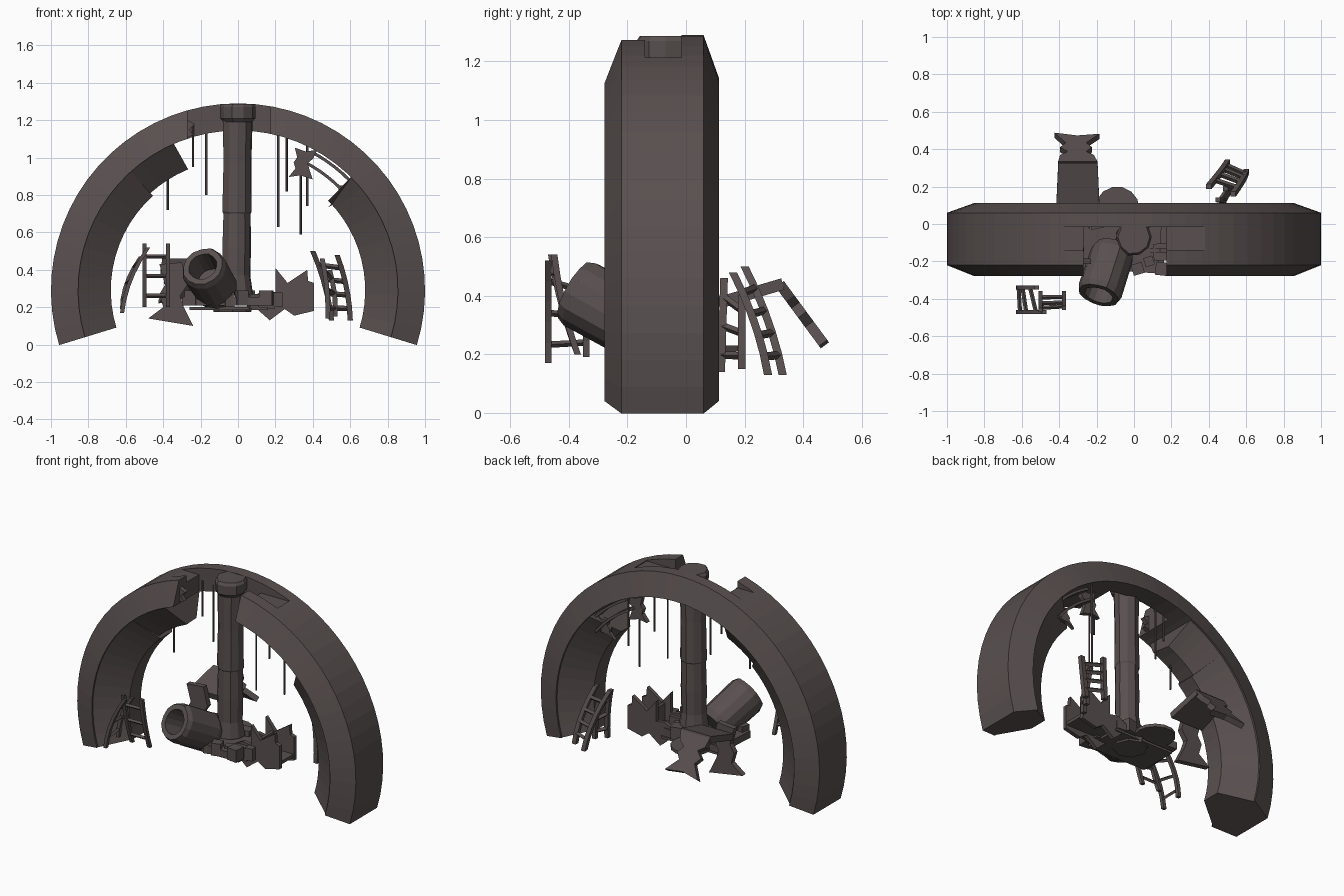
import bpy, bmesh, math, random
from mathutils import Vector, Matrix

if "Cube" in bpy.data.objects:
    bpy.data.objects.remove(bpy.data.objects["Cube"])
random.seed(4)

mat = bpy.data.materials.new("dark brown grey metal")
mat.diffuse_color = (0.100, 0.080, 0.079, 1)
mat.use_nodes = True
mat.node_tree.nodes["Principled BSDF"].inputs["Base Color"].default_value = mat.diffuse_color
CZ = 0.29  # height of ring centre


def finish(name, bm):
    bmesh.ops.recalc_face_normals(bm, faces=bm.faces)
    me = bpy.data.meshes.new(name)
    bm.to_mesh(me)
    bm.free()
    me.materials.append(mat)
    ob = bpy.data.objects.new(name, me)
    bpy.context.collection.objects.link(ob)
    return ob


def loft(name, rings):
    """Skin a list of closed point loops and cap both ends."""
    bm = bmesh.new()
    vs = [[bm.verts.new(p) for p in ring] for ring in rings]
    n = len(rings[0])
    for a, b in zip(vs, vs[1:]):
        for i in range(n):
            j = (i + 1) % n
            bm.faces.new((a[i], a[j], b[j], b[i]))
    bm.faces.new(vs[0])
    bm.faces.new(vs[-1])
    return finish(name, bm)


def sweep(name, profile, a0, a1, n, jag0=0, jag1=0):
    """Sweep an (r, y) profile round the ring centre; ends may be ragged."""
    j0 = [random.uniform(-jag0, jag0) for _ in profile]
    j1 = [random.uniform(-jag1, jag1) for _ in profile]
    rings = []
    for i in range(n + 1):
        ring = []
        for k, (r, y) in enumerate(profile):
            a = a0 + (a1 - a0) * i / n
            a += j0[k] if i == 0 else j1[k] if i == n else 0
            a = math.radians(a)
            ring.append((r * math.cos(a), y, CZ + r * math.sin(a)))
        rings.append(ring)
    return loft(name, rings)


def box(name, lo, hi, rot=0):
    lo, hi = Vector(lo), Vector(hi)
    bm = bmesh.new()
    bmesh.ops.create_cube(bm, size=1)
    m = (Matrix.Translation((lo + hi) / 2) @ Matrix.Rotation(math.radians(rot), 4, 'Z')
         @ Matrix.Diagonal((*(hi - lo), 1)))
    bm.transform(m)
    return finish(name, bm)


def plate(name, pts, origin, ex, ey, t):
    """Flat outline with thickness, placed by two axes."""
    o, ex, ey = Vector(origin), Vector(ex).normalized(), Vector(ey).normalized()
    nrm = ex.cross(ey) * t / 2
    mid = [o + ex * u + ey * v for u, v in pts]
    return loft(name, [[p - nrm for p in mid], [p + nrm for p in mid]])


def tube(name, stations, axis, sides, start, jitter=0.0):
    """Stations of (distance, radius) along an axis."""
    d = Vector(axis).normalized()
    q = d.to_track_quat('Z', 'Y')
    wob = [random.uniform(1 - jitter, 1 + jitter) for _ in range(sides)]
    rings = []
    for s, r in stations:
        rings.append([Vector(start) + d * s + q @ Vector((
            r * wob[k] * math.cos(k * math.tau / sides),
            r * wob[k] * math.sin(k * math.tau / sides), 0)) for k in range(sides)])
    return loft(name, rings)


def ladder(name, r1, r2, rungs, bow, w=0.016):
    """Two bowed square rails (top, bottom ends) joined by rungs."""
    bow = Vector(bow)

    def at(rail, t):
        return Vector(rail[0]).lerp(Vector(rail[1]), t) + bow * 4 * t * (1 - t)
    sq = [Vector(c) * w for c in ((-1, -1, 0), (1, -1, 0), (1, 1, 0), (-1, 1, 0))]
    for rail in (r1, r2):
        loft(name + "_rail", [[at(rail, i / 5) + c for c in sq] for i in range(6)])
    for i in range(rungs):
        t = 0.2 + 0.62 * i / (rungs - 1)
        a, b = at(r1, t), at(r2, t)
        tube(name + "_rung", [(0, w), ((b - a).length, w)], b - a, 4, a)


def cut(ob, cutters):
    for c in cutters:
        m = ob.modifiers.new("cut", 'BOOLEAN')
        m.operation, m.solver, m.object = 'DIFFERENCE', 'EXACT', c
    deps = bpy.context.evaluated_depsgraph_get()
    ob.data = bpy.data.meshes.new_from_object(ob.evaluated_get(deps))
    ob.modifiers.clear()
    for c in cutters:
        bpy.data.objects.remove(c)


# Outer rim with broken gap and notch at the top front
rim = sweep("outer_rim", [(1, -.22), (1, .06), (.855, .112), (.855, -.278)], -17, 197, 40)
cut(rim, [box("gap_cutter", (-.27, -.4, 1.0), (.175, -.015, 1.5)),
          box("notch_cutter", (-.39, -.14, 1.21), (.38, -.015, 1.5))])

# Ragged teeth on the left edge of the gap
plate("gap_tooth", [(0, 0), (.05, .02), (.03, .05), (.06, .08), (.02, .1), (0, .13)],
      (-.29, -.2, 1.10), (1, 0, 0), (0, 0, 1), .03)


# Inner wall of the ring, missing across the top
def wall(r):
    return [(.86, -.27), (.86, .104), (r, -.025), (r, -.145)]


sweep("inner_wall_left", wall(.68), 132, 197, 12)
sweep("inner_wall_left_upper", wall(.70), 113, 132, 4, 1)
sweep("inner_wall_right", wall(.68), -17, 45, 12, 0, 3)

# Broken strips and shards under the upper right of the ring
for r in (.765, .83):
    sweep("bent_strip", [(r, 0), (r + .016, 0), (r + .016, .06), (r, .06)], 38, 62, 7)
hour = [(-.06, 0), (0, .015), (.07, 0), (.045, .05), (.03, .085), (.055, .11),
        (.07, .16), (.01, .145), (-.05, .16), (-.03, .11), (-.045, .08), (-.03, .05)]
plate("upper_shard", hour, (.33, .0, .89), (1, 0, -.1), (.15, 0, 1), .03)
plate("lower_shard", [(u * .8, v * .75) for u, v in hour], (.53, .03, .75),
      (1, 0, .3), (.4, 0, 1), .03)

# Hanging cables
for x, y, z0, z1 in ((-.375, -.12, .72, .95), (-.24, -.02, .95, 1.18), (-.17, -.01, .80, 1.17),
                     (.215, -.12, .63, 1.17), (.26, -.05, .82, 1.15), (.335, -.003, .59, .94),
                     (.37, .06, .74, 1.1)):
    tube("hanging_cable", [(0, .006), (z1 - z0, .006)], (0, 0, 1), 6, (x, y, z0))

# Central pillar with cap
tube("pillar", [(0, .09), (.1, .074), (.25, .077), (.43, .073), (.44, .079), (.7, .075),
                (.93, .08)], (.008, 0, 1), 10, (-.008, -.07, .27), .06)
tube("pillar_cap", [(0, .08), (.02, .097), (.08, .099), (.097, .088)],
     (0, 0, 1), 10, (0, -.07, 1.19), .05)

# Hollow barrel leaning out of the front
tube("barrel", [(0, .1), (.04, .118), (.27, .122), (.30, .11), (.30, .078), (.14, .072)],
     (-.25, -.76, .43), 14, (-.105, -.13, .275), .03)

# Base platform with scattered blocks
box("platform", (-.29, -.25, .21), (.14, .04, .255), -4)
box("platform_underplate", (-.26, -.22, .185), (.16, .03, .2))
tube("underside_disc", [(0, .1), (.03, .11)], (0, 0, 1), 8, (-.03, -.07, .175))
tube("side_disc", [(0, .12), (.02, .12)], (0, 0, 1), 14, (-.09, .08, .21))
for x, y, z, s in ((-.25, -.22, .25, .06), (-.05, -.23, .24, .05), (.02, -.24, .25, .06),
                   (.08, -.2, .23, .05), (.15, -.24, .25, .07), (.21, -.17, .24, .05),
                   (-.2, .01, .27, .07), (-.08, .02, .25, .06), (.05, .01, .25, .07),
                   (.15, -.15, .23, .09)):
    box("rubble_block", (x - s / 2, y - s / 2, z - .04), (x + s / 2, y + s / 2, z + .04),
        random.uniform(-20, 20))

# Torn box section on the right
torn = [(.08, .26), (.14, .29), (.2, .28), (.2, .41), (.265, .33), (.37, .4), (.375, .34),
        (.405, .33), (.405, .18), (.3, .155), (.25, .19), (.17, .13), (.09, .2)]
for y in (-.14, .01):
    plate("torn_side", torn, (0, y, 0), (1, 0, 0), (0, 0, 1), .025)
box("torn_floor", (.1, -.14, .2), (.4, .01, .22))
box("torn_back", (.24, -.14, .2), (.26, .01, .33))

# Bent sheet thrown out of the back, with a torn tail
a = [(-.11, 0), (.12, 0), (.11, .23), (-.1, .23)]
plate("bent_sheet", a, (-.305, .11, .375), (1, 0, 0), (0, .22, .065), .04)
tail = [(-.10, 0), (.11, 0), (.09, .06), (.05, .09), (.08, .13), (.05, .17), (.12, .25),
        (0, .235), (-.12, .26), (-.06, .17), (-.09, .13), (-.05, .09), (-.09, .06)]
plate("bent_sheet_tail", tail, (-.305, .32, .44), (1, 0, 0), (0, .14, -.19), .035)

# Upright torn plate behind the barrel
up = [(-.12, .04), (.12, 0), (.07, .1), (.05, .16), (.09, .22), (.06, .34), (-.06, .33),
      (-.03, .22), (-.06, .17), (-.04, .1)]
plate("upright_shard", up, (-.36, .09, .1), (1, 0, 0), (0, 0, 1), .035)

# Broken ladders, front left and back right
ladder("front_ladder_outer", ((-.48, -.47, .52), (-.62, -.47, .17)),
       ((-.52, -.34, .47), (-.62, -.34, .19)), 3, (-.025, 0, 0), .011)
ladder("front_ladder_inner", ((-.50, -.46, .54), (-.50, -.37, .2)),
       ((-.375, -.45, .54), (-.375, -.37, .2)), 3, (0, -.01, 0), .011)
ladder("back_ladder_outer", ((.53, .16, .48), (.60, .28, .13)),
       ((.40, .20, .50), (.50, .33, .13)), 4, (.015, .015, 0), .014)
ladder("back_ladder_inner", ((.45, .13, .46), (.48, .12, .14)),
       ((.49, .19, .40), (.52, .19, .15)), 3, (.01, 0, 0), .013)
